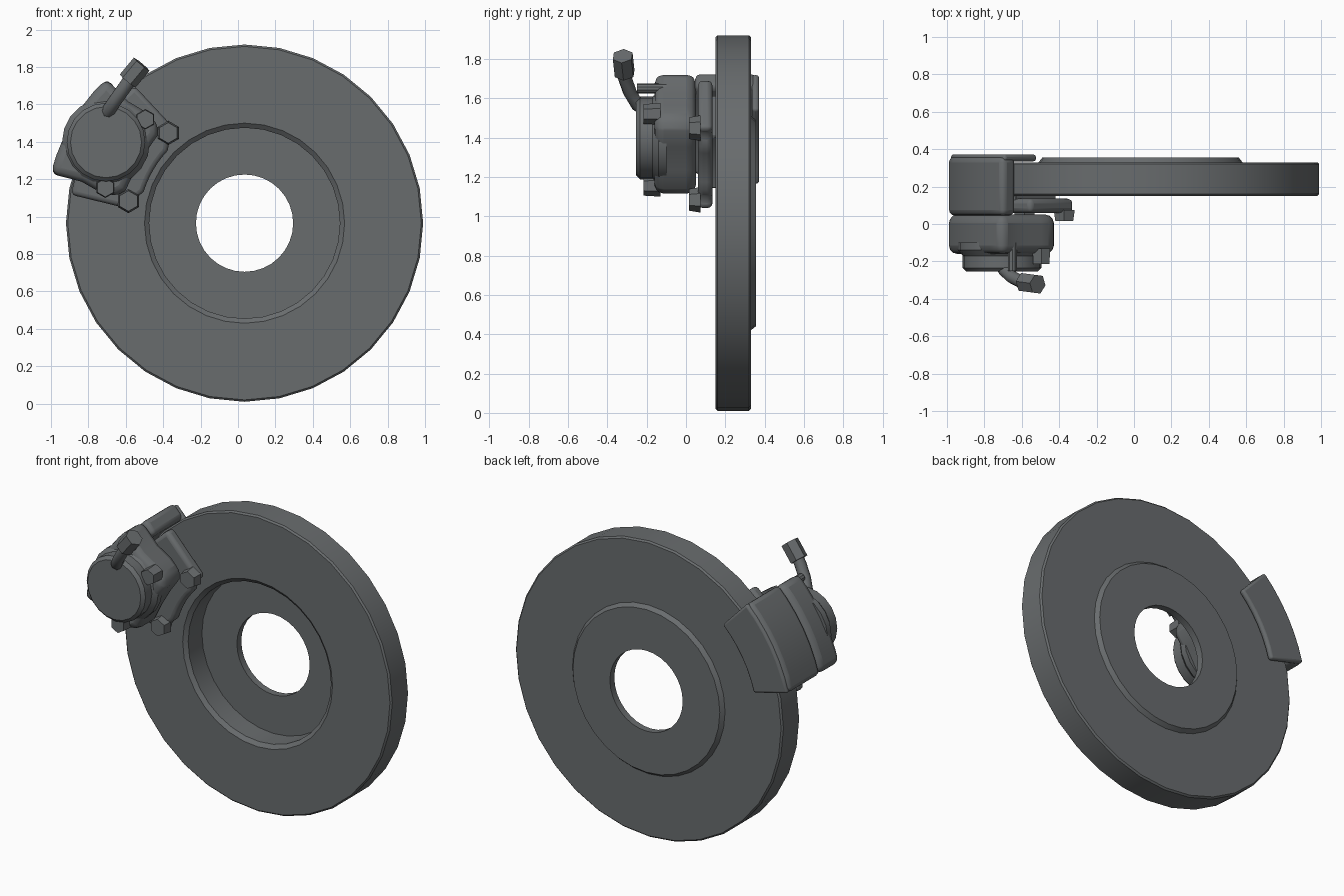
import bpy, bmesh, math
from mathutils import Vector

if "Cube" in bpy.data.objects:
    bpy.data.objects.remove(bpy.data.objects["Cube"], do_unlink=True)

CX, CZ = 0.035, 0.965      # wheel axis
MID = 149.7                # caliper centre line, degrees

steel = bpy.data.materials.new("dark_grey_steel")
steel.use_nodes = True
steel.diffuse_color = (0.14, 0.15, 0.155, 1)
steel.node_tree.nodes["Principled BSDF"].inputs["Base Color"].default_value = steel.diffuse_color


def polar(r, angle, y=0.0):
    a = math.radians(MID + angle)
    return Vector((CX + r * math.cos(a), y, CZ + r * math.sin(a)))


def finish(name, bm, bevel=0.0, segments=3, smooth=35):
    bmesh.ops.recalc_face_normals(bm, faces=bm.faces)
    mesh = bpy.data.meshes.new(name)
    bm.to_mesh(mesh)
    bm.free()
    obj = bpy.data.objects.new(name, mesh)
    bpy.context.collection.objects.link(obj)
    mesh.materials.append(steel)
    bpy.ops.object.select_all(action="DESELECT")
    obj.select_set(True)
    bpy.context.view_layer.objects.active = obj
    if bevel:
        mod = obj.modifiers.new("rounded_edges", "BEVEL")
        mod.width, mod.segments = bevel, segments
        mod.limit_method, mod.angle_limit = "ANGLE", math.radians(35)
    if smooth:
        bpy.ops.object.shade_smooth_by_angle(angle=math.radians(smooth))
    return obj


def lathe(name, profile, sides, centre, closed=False):
    """Turn (radius, y) points around an axis along y."""
    bm = bmesh.new()
    rings = []
    for k in range(sides):
        a = 2 * math.pi * k / sides
        rings.append([bm.verts.new((centre.x + r * math.sin(a), y, centre.z + r * math.cos(a)))
                      for r, y in profile])
    n = len(profile)
    for k in range(sides):
        a, b = rings[k], rings[(k + 1) % sides]
        for i in range(n if closed else n - 1):
            j = (i + 1) % n
            bm.faces.new((a[i], a[j], b[j], b[i]))
    if not closed:
        bm.faces.new([ring[0] for ring in rings])
        bm.faces.new([ring[-1] for ring in rings])
    return finish(name, bm)


def plate(name, outline, y0, y1, bevel, segments=3):
    """Extrude a (radius, angle) outline along y."""
    bm = bmesh.new()
    face = bm.faces.new([bm.verts.new(polar(r, a, y0)) for r, a in outline])
    new = bmesh.ops.extrude_face_region(bm, geom=[face])["geom"]
    bmesh.ops.translate(bm, vec=(0, y1 - y0, 0),
                        verts=[v for v in new if isinstance(v, bmesh.types.BMVert)])
    return finish(name, bm, bevel, segments)


def arc(r, a0, a1, n=6):
    return [(r, a0 + (a1 - a0) * i / n) for i in range(n + 1)]


def rod(name, start, end, r0, r1, sides, smooth=35):
    """Straight tapered rod between two points."""
    bm = bmesh.new()
    axis = end - start
    bmesh.ops.create_cone(bm, cap_ends=True, segments=sides, radius1=r0, radius2=r1,
                          depth=axis.length)
    turn = axis.to_track_quat("Z", "Y").to_matrix().to_4x4()
    bmesh.ops.transform(bm, matrix=turn, verts=bm.verts)
    bmesh.ops.translate(bm, vec=(start + end) / 2, verts=bm.verts)
    return finish(name, bm, smooth=smooth)


# Brake disc with recessed centre and bore
lathe("brake_disc", [(0.26, 0.355), (0.525, 0.355), (0.545, 0.33), (0.945, 0.33), (0.955, 0.32),
                     (0.955, 0.16), (0.945, 0.15), (0.535, 0.15), (0.51, 0.17), (0.51, 0.31),
                     (0.26, 0.31)], 32, Vector((CX, 0, CZ)), closed=True)

# Caliper body, wider at the slide pin ears
plate("caliper_body", arc(1.07, -16, 16) + [(0.9, 16), (0.8, 18), (0.7, 18.5), (0.66, 15),
                                            (0.65, 6), (0.65, -6), (0.66, -15),
                                            (0.7, -18.5), (0.8, -18), (0.9, -16)],
      -0.16, 0.05, 0.045)

# Bridge over the disc rim and claw behind it
plate("caliper_bridge", arc(1.065, -16, 16) + arc(0.96, 16, -16), 0.045, 0.36, 0.03)
plate("caliper_claw", arc(1.05, -16, 16) + arc(0.8, 16, -16), 0.335, 0.372, 0.015)

# Mounting bracket and brake pad
plate("mounting_bracket", arc(0.94, -21, 21) + arc(0.6, 23.5, 18, 2) + arc(0.565, 13, -13)
      + arc(0.6, -18, -23.5, 2), 0.06, 0.135, 0.025)
plate("brake_pad", arc(0.93, -14, 14) + arc(0.63, 14, -14), 0.12, 0.155, 0.005, 1)

# Piston housing
piston = polar(0.858, 0)
lathe("piston_housing", [(0.235, -0.1), (0.235, -0.14), (0.21, -0.17), (0.21, -0.235),
                         (0.19, -0.255)], 20, piston)

# Slide pin bolts and bracket bolts on both sides
for side, label in ((-1, "upper"), (1, "lower")):
    rod(label + "_slide_bolt", polar(0.768, 16 * side, -0.13), polar(0.768, 16 * side, -0.215),
        0.055, 0.05, 6, 0)
    rod(label + "_bracket_bolt", polar(0.632, 19.5 * side, 0.075), polar(0.632, 19.5 * side, 0.015),
        0.065, 0.055, 6, 0)

# Bleed pin
rod("bleed_pin", Vector((-0.65, -0.1, 1.65)), Vector((-0.65, -0.25, 1.65)), 0.025, 0.025, 10)

# Bent brake hose with hex fitting
path = [(-0.71, -0.2, 1.54), (-0.69, -0.25, 1.57), (-0.65, -0.285, 1.63), (-0.6, -0.31, 1.7),
        (-0.56, -0.315, 1.76)]
curve = bpy.data.curves.new("hose_path", "CURVE")
curve.dimensions = "3D"
curve.bevel_depth, curve.bevel_resolution, curve.use_fill_caps = 0.036, 2, True
spline = curve.splines.new("POLY")
spline.points.add(len(path) - 1)
for point, co in zip(spline.points, path):
    point.co = (*co, 1)
spline.use_smooth = True
curve.materials.append(steel)
bpy.context.collection.objects.link(bpy.data.objects.new("brake_hose", curve))
rod("hose_fitting", Vector((-0.59, -0.312, 1.725)), Vector((-0.515, -0.322, 1.815)),
    0.055, 0.055, 6, 0)
